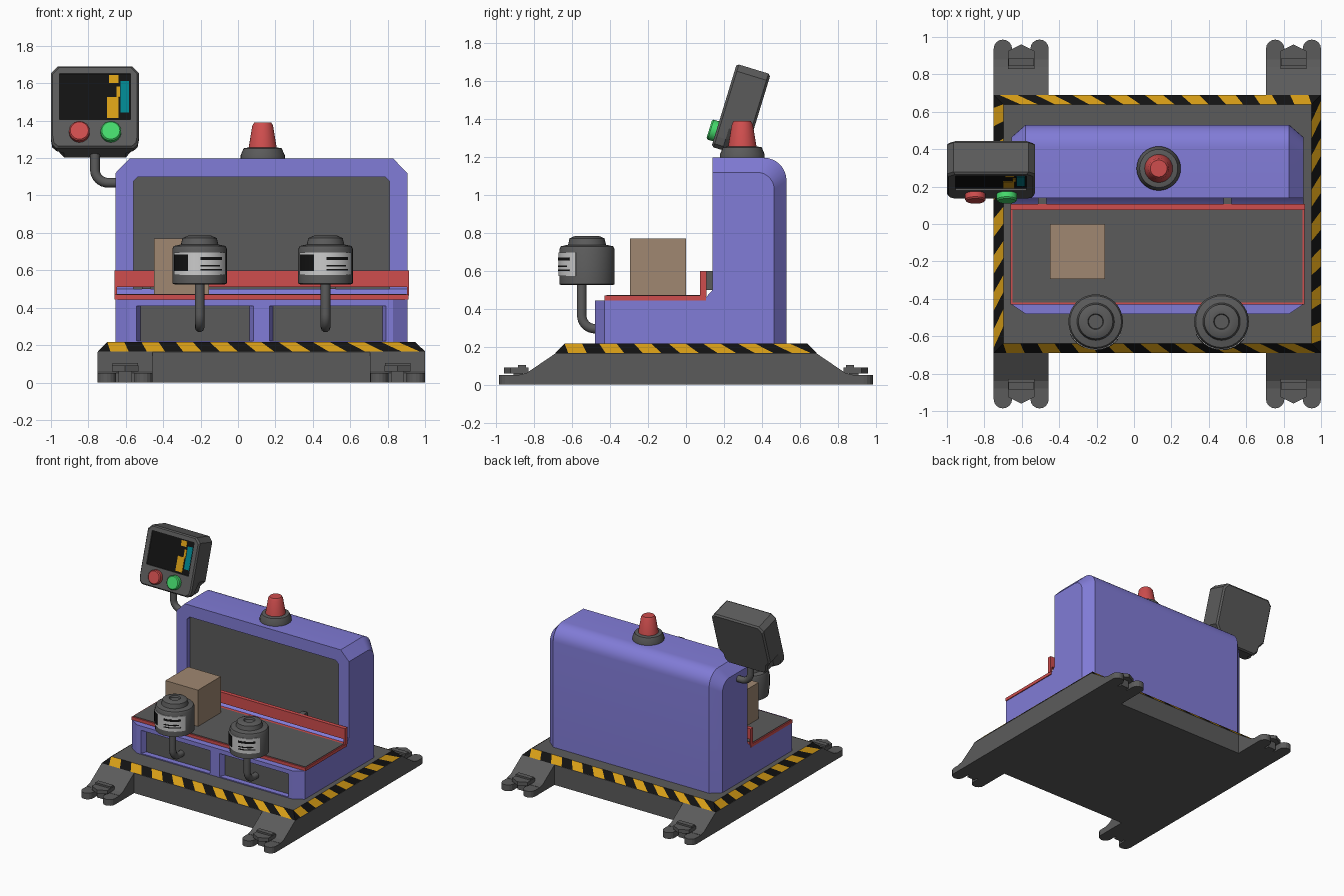
import bpy, bmesh, math
from mathutils import Matrix

if "Cube" in bpy.data.objects:
    bpy.data.objects.remove(bpy.data.objects["Cube"])


def material(name, r, g, b):
    m = bpy.data.materials.new(name)
    m.diffuse_color = (r, g, b, 1)
    m.use_nodes = True
    m.node_tree.nodes["Principled BSDF"].inputs["Base Color"].default_value = m.diffuse_color
    return m


BLUE = material("violet blue", 0.22, 0.20, 0.68)
GREY = material("dark grey", 0.105, 0.105, 0.105)
RED = material("red", 0.62, 0.075, 0.075)
TAN = material("cardboard", 0.35, 0.245, 0.165)
AMBER = material("amber", 0.68, 0.34, 0.008)
BLACK = material("black", 0.006, 0.006, 0.006)
GREEN = material("green", 0.06, 0.70, 0.15)
TEAL = material("teal", 0.0, 0.23, 0.27)
WHITE = material("label white", 0.60, 0.60, 0.60)
CX = 0.125  # centre line of base and cabinet


def make(name, verts, faces, mats, idx=None, xf=None, smooth=0, recalc=True):
    me = bpy.data.meshes.new(name)
    me.from_pydata(verts, [], faces)
    for m in mats:
        me.materials.append(m)
    if idx:
        for p, i in zip(me.polygons, idx):
            p.material_index = i
    if xf:
        me.transform(xf)
    if recalc:
        bm = bmesh.new()
        bm.from_mesh(me)
        bmesh.ops.recalc_face_normals(bm, faces=bm.faces)
        bm.to_mesh(me)
        bm.free()
    ob = bpy.data.objects.new(name, me)
    bpy.context.collection.objects.link(ob)
    if smooth:
        shade(ob, smooth)
    return ob


def select(ob):
    bpy.ops.object.select_all(action='DESELECT')
    ob.select_set(True)
    bpy.context.view_layer.objects.active = ob


def shade(ob, deg):
    select(ob)
    bpy.ops.object.shade_smooth_by_angle(angle=math.radians(deg))


def loft(name, rings, mat, **kw):
    n = len(rings[0])
    verts = [v for r in rings for v in r]
    faces = [(k * n + i, k * n + (i + 1) % n, (k + 1) * n + (i + 1) % n, (k + 1) * n + i)
             for k in range(len(rings) - 1) for i in range(n)]
    faces += [tuple(range(n)), tuple(range(len(verts) - n, len(verts)))]
    return make(name, verts, faces, [mat], **kw)


def place(p, d, axis):
    return {'x': (d, p[0], p[1]), 'y': (p[0], d, p[1]), 'z': (p[0], p[1], d)}[axis]


def prism(name, outline, a, b, axis, mat, **kw):
    return loft(name, [[place(p, d, axis) for p in outline] for d in (a, b)], mat, **kw)


def box(name, x0, x1, y0, y1, z0, z1, mat, **kw):
    return prism(name, [(x0, y0), (x1, y0), (x1, y1), (x0, y1)], z0, z1, 'z', mat, **kw)


def lathe(name, profile, mat, cx, cy, n=32):
    rings = [[(cx + r * math.cos(2 * math.pi * i / n), cy + r * math.sin(2 * math.pi * i / n), z)
              for i in range(n)] for r, z in profile]
    return loft(name, rings, mat, smooth=35)


def tube(name, pts, r, mat):
    cu = bpy.data.curves.new(name, 'CURVE')
    cu.dimensions = '3D'
    cu.bevel_depth, cu.bevel_resolution, cu.use_fill_caps = r, 3, True
    sp = cu.splines.new('POLY')
    sp.points.add(len(pts) - 1)
    for p, c in zip(sp.points, pts):
        p.co = (*c, 1)
    cu.materials.append(mat)
    ob = bpy.data.objects.new(name, cu)
    bpy.context.collection.objects.link(ob)
    select(ob)
    bpy.ops.object.convert(target='MESH')
    shade(bpy.context.object, 40)


def cut(ob, cutter):
    m = ob.modifiers.new("cut", 'BOOLEAN')
    m.operation, m.solver, m.object = 'DIFFERENCE', 'EXACT', cutter
    select(ob)
    bpy.ops.object.modifier_apply(modifier=m.name)
    bpy.data.objects.remove(cutter)


def arc(cx, cy, r, a0, a1, n=8):
    return [(cx + r * math.cos(math.radians(a0 + (a1 - a0) * i / n)),
             cy + r * math.sin(math.radians(a0 + (a1 - a0) * i / n))) for i in range(n + 1)]


# Base slab with chamfered top, and its hazard stripes
def rect(hx, hy, z):
    return [(CX - hx, -hy, z), (CX + hx, -hy, z), (CX + hx, hy, z), (CX - hx, hy, z)]


outer, inner = rect(0.875, 0.69, 0.166), rect(0.824, 0.64, 0.216)
loft("base_slab", [rect(0.875, 0.69, 0), rect(0.875, 0.69, 0.164), rect(0.823, 0.639, 0.214)], GREY)
verts, faces, idx = [], [], []
for s in range(4):
    a, b, c, d = outer[s], outer[(s + 1) % 4], inner[s], inner[(s + 1) % 4]
    n = 18 if s % 2 == 0 else 14
    for i in range(-1, n):
        quad = []
        for p, q, t in ((a, b, i + 0.7), (a, b, i + 1.7), (c, d, i + 1), (c, d, i)):
            t = min(max(t / n, 0), 1)
            quad.append(tuple(p[k] + (q[k] - p[k]) * t for k in range(3)))
        if i == n - 1:
            quad[1], quad[2] = b, d
        faces.append(tuple(range(len(verts), len(verts) + 4)))
        verts += quad
        idx.append(i % 2)
make("hazard_stripes", verts, faces, [AMBER, BLACK], idx, recalc=False)

# Four feet: sloped block, two rounded prongs and a clip between them
for sx in (-1, 1):
    for sy in (-1, 1):
        xf = Matrix.Translation((CX + sx * 0.728, 0, 0)) @ Matrix.Scale(sy, 4, (0, 1, 0))
        prism("foot_ramp", [(0.6, 0), (0.88, 0), (0.88, 0.052), (0.84, 0.062), (0.69, 0.164), (0.6, 0.164)],
              -0.147, 0.147, 'x', GREY, xf=xf)
        for px in (-0.098, 0.098):
            prism("foot_prong", [(px - 0.049, 0.8)] + [(px + 0.049, 0.8)] + arc(px, 0.937, 0.049, 0, 180),
                  0, 0.05, 'z', GREY, xf=xf)
        prism("foot_clip", [(-0.07, 0.83), (0.07, 0.83), (0.07, 0.925), (0, 0.96), (-0.07, 0.925)],
              0.06, 0.09, 'z', GREY, xf=xf)
        box("foot_clip_ridge", -0.068, 0.068, 0.845, 0.885, 0.06, 0.104, GREY, xf=xf)
        box("foot_clip_post", -0.035, 0.035, 0.86, 0.91, 0, 0.07, GREY, xf=xf)


# Cabinet: L-shaped section, pulled in at both ends to chamfer the corners
def section(x, front, rear, top, r):
    pts = [(front, 0.21), (rear, 0.21)] + arc(rear - r, top - r, r, 0, 90)
    pts += [(0.14, top), (0.14, 0.5), (0.10, 0.455), (0.08, 0.445), (front, 0.445)]
    return [(x, y, z) for y, z in pts]


END, FULL = (-0.43, 0.465, 1.12, 0.09), (-0.48, 0.53, 1.197, 0.12)
cabinet = loft("cabinet", [section(CX - 0.78, *END), section(CX - 0.705, *FULL),
                           section(CX + 0.705, *FULL), section(CX + 0.78, *END)], BLUE)

# Recessed back panel and two lower front panels
win = [(-0.56, 0.5), (0.81, 0.5), (0.81, 1.075), (0.785, 1.1), (-0.535, 1.1), (-0.56, 1.075)]
cut(cabinet, prism("window_cutter", win, 0.1405 - 0.1, 0.185, 'y', BLUE))
box("back_panel", -0.56, 0.81, 0.179, 0.186, 0.5, 1.1, GREY)
for x0, x1 in ((-0.55, 0.09), (0.16, 0.80)):
    rings = [[(x0 + e, y, 0.222), (x1 - e, y, 0.222), (x1 - e, y, 0.41), (x0 + e, y, 0.41)]
             for y, e in ((-0.52, -0.01), (-0.43, 0.03))]
    cut(cabinet, loft("panel_cutter", rings, BLUE))
    box("front_panel", x0 + 0.028, x1 - 0.028, -0.436, -0.429, 0.218, 0.408, GREY)
shade(cabinet, 30)

# Work table with red rim, rear guard rail and brackets
box("table_rim", -0.66, 0.912, -0.43, 0.105, 0.445, 0.47, RED)
box("table_top", -0.65, 0.902, -0.42, 0.075, 0.468, 0.474, GREY)
box("guard_rail", -0.66, 0.915, 0.075, 0.107, 0.512, 0.60, RED)
for x in (-0.66, 0.903):
    box("guard_rail_post", x, x + 0.012, 0.075, 0.107, 0.465, 0.52, RED)
for x in (-0.49, 0.50):
    box("rail_bracket", x - 0.022, x + 0.022, 0.10, 0.15, 0.50, 0.60, GREY)
box("cardboard_box", -0.45, -0.155, -0.295, 0.0, 0.473, 0.77, TAN)

# Warning beacon
lathe("beacon_base", [(0.118, 1.19), (0.118, 1.215), (0.102, 1.252), (0.08, 1.256)], GREY, 0.132, 0.297)
lathe("beacon_light", [(0.076, 1.25), (0.055, 1.375), (0.045, 1.39)], RED, 0.132, 0.297)


# Two labelled canisters on bent pipes
def curved_plate(name, cx, cy, r, a0, a1, z0, z1, mat):
    ring = arc(cx, cy, r, a0 - 90, a1 - 90, 14) + arc(cx, cy, r - 0.008, a1 - 90, a0 - 90, 14)
    prism(name, ring, z0, z1, 'z', mat, smooth=30)


for cx in (-0.205, 0.468):
    cy = -0.522
    lathe("canister", [(0.135, 0.525), (0.146, 0.53), (0.146, 0.715), (0.138, 0.73), (0.10, 0.738), (0.092, 0.772),
                       (0.062, 0.785), (0.042, 0.782), (0.038, 0.768)], GREY, cx, cy)
    curved_plate("canister_label", cx, cy, 0.151, -66, 66, 0.574, 0.696, WHITE)
    curved_plate("label_square", cx, cy, 0.153, -64, -24, 0.595, 0.685, BLACK)
    for z, h, a in ((0.655, 0.016, 52), (0.62, 0.008, 46), (0.60, 0.008, 52)):
        curved_plate("label_bar", cx, cy, 0.153, 2, a, z, z + h, BLACK)
    bend = [(cx, y, z) for y, z in arc(-0.48, 0.365, 0.07, 180, 270)]
    tube("canister_pipe", [(cx, -0.55, 0.54)] + bend + [(cx, -0.425, 0.295)], 0.026, GREY)

# Tilted control screen on a bent pipe
xf = Matrix.Translation((-0.765, 0.134, 1.255)) @ Matrix.Rotation(math.radians(-17), 4, 'X')
half = [(0.165, 0), (0.192, 0.03), (0.198, 0.075), (0.235, 0.12), (0.235, 0.42), (0.20, 0.457)]
front = [(0.205, 0), (0.228, 0.02), (0.235, 0.06), (0.235, 0.12), (0.235, 0.42), (0.20, 0.457)]


def outline(h, s, y):
    pts = h + [(-x, z) for x, z in reversed(h)]
    return [(x * s, y, 0.23 + (z - 0.23) * s) for x, z in pts]


screen = loft("screen_housing", [outline(front, 0.96, 0), outline(front, 1, 0.012), outline(front, 1, 0.06),
                                 outline(half, 1, 0.10), outline(half, 1, 0.175), outline(half, 0.95, 0.187)],
              GREY, xf=xf)
cut(screen, box("screen_cutter", -0.19, 0.19, -0.05, 0.015, 0.158, 0.415, GREY, xf=xf))
box("screen_glass", -0.19, 0.19, 0.01, 0.018, 0.158, 0.415, BLACK, xf=xf)
for x0, x1, z0, z1, m in ((0.065, 0.125, 0.17, 0.285, AMBER), (0.075, 0.125, 0.365, 0.408, AMBER),
                          (0.115, 0.133, 0.285, 0.345, AMBER), (0.137, 0.182, 0.20, 0.375, TEAL)):
    box("screen_readout", x0, x1, 0.007, 0.012, z0, z1, m, xf=xf)
for x, m, name in ((-0.083, RED, "stop_button"), (0.085, GREEN, "start_button")):
    rings = [[(px, y, pz) for px, pz in arc(x, 0.085, r, 0, 345, 23)]
             for y, r in ((0.01, 0.055), (-0.03, 0.055), (-0.038, 0.048))]
    loft(name, rings, m, xf=xf, smooth=30)
elbow = [(x, 0.26, z) for x, z in arc(-0.695, 1.138, 0.07, 180, 270)]
tube("screen_pipe", [(-0.765, 0.26, 1.27)] + elbow + [(-0.64, 0.26, 1.068)], 0.026, GREY)
